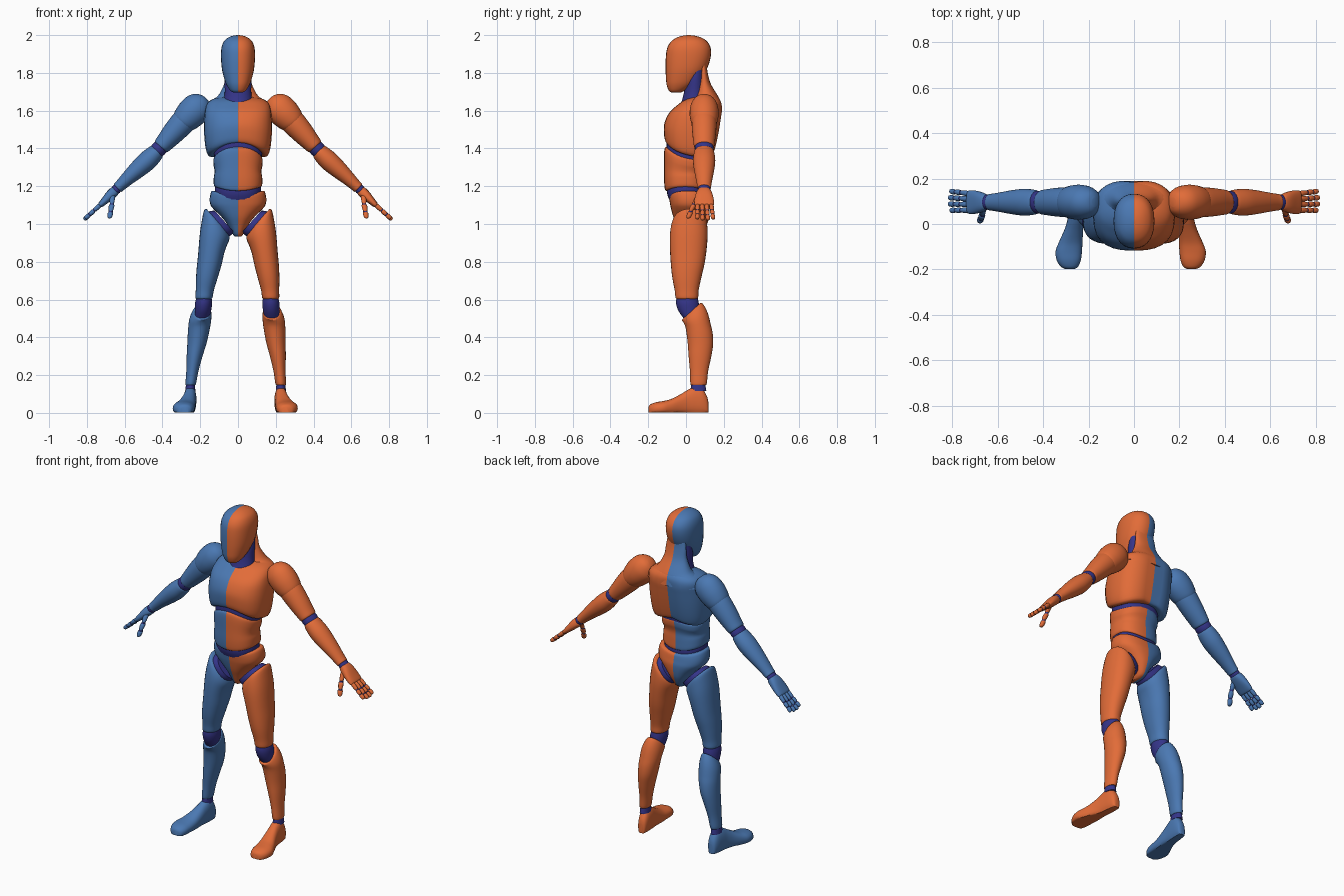
import bpy, bmesh, math
from mathutils import Vector as V


def material(name, rgb):
    m = bpy.data.materials.new(name)
    m.diffuse_color = (*rgb, 1)
    return m


MATS = [material("orange", (0.76, 0.15, 0.04)),
        material("blue", (0.07, 0.19, 0.45)),
        material("indigo joint", (0.035, 0.035, 0.25))]
JOINT = 2
X, Y, Z = V((1, 0, 0)), V((0, 1, 0)), V((0, 0, 1))


def clamp(t):
    return max(0.0, min(1.0, t))


def catmull(p0, p1, p2, p3, t):
    return [0.5 * (2 * b + (c - a) * t + (2 * a - 5 * b + 4 * c - d) * t * t
                   + (3 * b - a - 3 * c + d) * t ** 3) for a, b, c, d in zip(p0, p1, p2, p3)]


def loft(name, rings, mat=None, u=X, v=Y, expo=2.0, warp=None, n=28, steps=4):
    """Smooth skin over (x, y, z, half_u, half_v) sections; mat None = split left/right."""
    dense = []
    for i in range(len(rings) - 1):
        p = [rings[max(i - 1, 0)], rings[i], rings[i + 1], rings[min(i + 2, len(rings) - 1)]]
        dense += [catmull(*p, k / steps) for k in range(steps)]
    dense.append(rings[-1])
    bm = bmesh.new()
    loops = []
    for x, y, z, a, b in dense:
        loop = []
        for i in range(n):
            t = 2 * math.pi * i / n
            c, s = math.cos(t), math.sin(t)
            cu = math.copysign(abs(c) ** (2 / expo), c) if abs(c) > 1e-6 else 0
            sv = math.copysign(abs(s) ** (2 / expo), s) if abs(s) > 1e-6 else 0
            p = V((x, y, z)) + u * max(a, .001) * cu + v * max(b, .001) * sv
            loop.append(bm.verts.new(warp(p) if warp else p))
        loops.append(loop)
    for l0, l1 in zip(loops, loops[1:]):
        for i in range(n):
            j = (i + 1) % n
            bm.faces.new((l0[i], l0[j], l1[j], l1[i]))
    for loop in (loops[0], loops[-1]):
        h = n // 4
        bm.faces.new([loop[k % n] for k in range(h, 3 * h + 1)])
        bm.faces.new([loop[k % n] for k in range(3 * h, 5 * h + 1)])
    bmesh.ops.recalc_face_normals(bm, faces=bm.faces)
    for f in bm.faces:
        left = f.calc_center_median().x < 0
        f.material_index = (1 if left else 0) if mat is None else mat
    me = bpy.data.meshes.new(name)
    bm.to_mesh(me)
    bm.free()
    for m in MATS:
        me.materials.append(m)
    ob = bpy.data.objects.new(name, me)
    bpy.context.collection.objects.link(ob)
    return ob


def sec(z, half, front, back, cx=0.0):
    """Horizontal section from its height, half width and front/back limits."""
    return (cx, (front + back) / 2, z, half, (back - front) / 2)


# Head, neck and the muscle behind the neck
loft("head", [sec(1.695, .02, -.075, -.03), sec(1.705, .04, -.09, -.01), sec(1.735, .06, -.102, .04),
              sec(1.77, .073, -.106, .075), sec(1.82, .085, -.108, .11), sec(1.88, .09, -.107, .13),
              sec(1.93, .088, -.1, .131), sec(1.965, .076, -.08, .113), sec(1.985, .055, -.052, .085),
              sec(1.996, .03, -.02, .05), sec(2.0, .004, .01, .02)], expo=2.25)
loft("neck", [sec(1.61, .08, -.045, .1), sec(1.645, .076, -.025, .1), sec(1.7, .07, -.01, .1),
              sec(1.77, .072, .0, .1), sec(1.83, .07, .02, .1)], JOINT)
loft("neck_back", [sec(1.6, .17, .02, .19), sec(1.65, .145, .03, .182), sec(1.68, .105, .05, .168),
                   sec(1.74, .074, .065, .132), sec(1.8, .066, .075, .115), sec(1.84, .06, .07, .11)],
     expo=2.2)


# Chest, belly and pelvis with curved edges
def rib_curve(p):
    w = clamp((p.z - 1.25) / .12) * clamp((1.57 - p.z) / .12)
    return p + Z * w * (-2.2 * p.x ** 2 - .22 * (p.y + .1))


def chest_shape(p):
    q = rib_curve(p)
    groove = math.exp(-(p.x / .035) ** 2) * clamp((p.y - .08) / .06) * .012
    q.y -= groove * clamp((1.66 - p.z) / .05)
    return q


def waist_curve(p):
    return p + Z * 1.5 * p.x ** 2 * clamp((p.z - 1.1) / .06) * clamp((1.3 - p.z) / .08)


loft("chest", [sec(1.43, .128, -.097, .13), sec(1.437, .148, -.109, .147), sec(1.47, .17, -.116, .162),
               sec(1.53, .18, -.115, .18), sec(1.59, .176, -.088, .193), sec(1.63, .168, -.045, .192),
               sec(1.655, .145, -.01, .182), sec(1.67, .1, .03, .165), sec(1.675, .02, .08, .12)],
     expo=2.6, warp=chest_shape)
loft("rib_joint", [sec(1.36, .118, -.1, .105), sec(1.41, .127, -.103, .115), sec(1.46, .127, -.1, .12)],
     JOINT, expo=2.4, warp=rib_curve)
loft("belly", [sec(1.175, .118, -.1, .095), sec(1.182, .128, -.111, .103), sec(1.23, .128, -.116, .102),
               sec(1.3, .124, -.116, .1), sec(1.37, .13, -.116, .112), sec(1.4, .13, -.112, .114),
               sec(1.408, .122, -.104, .108)],
     expo=2.5, warp=lambda p: rib_curve(waist_curve(p)))
loft("waist_joint", [sec(1.11, .115, -.08, .09), sec(1.16, .123, -.1, .097), sec(1.21, .115, -.1, .09)],
     JOINT, expo=2.4, warp=waist_curve)
loft("pelvis", [sec(.935, .018, -.015, .055), sec(.95, .03, -.03, .085), sec(1.0, .058, -.052, .112),
                sec(1.04, .09, -.068, .122), sec(1.085, .135, -.08, .125), sec(1.115, .15, -.086, .12),
                sec(1.147, .142, -.09, .112), sec(1.154, .125, -.08, .1)],
     expo=2.4, warp=waist_curve)


def capsule(name, p, q, r0, r1, mat, u, warp):
    """Rounded finger segment from p to q."""
    rings = []
    for t, s in ((0, .45), (.1, .85), (.3, 1), (.7, 1), (.9, .85), (1, .45)):
        c, r = p.lerp(q, t), (r0 + (r1 - r0) * t) * s
        rings.append((*c, r, r))
    loft(name, rings, mat, u=u, n=12, steps=2, warp=warp)


def digit(name, pts, r0, r1, mat, u, warp):
    """Finger: coloured segments around a thin joint core."""
    for i, (p, q) in enumerate(zip(pts, pts[1:])):
        capsule(f"{name}_segment_{i + 1}", p, q, r0, r1, mat, u, warp)
        core = r0 * .7
        loft(f"{name}_joint_{i + 1}", [(*p.lerp(q, t), core, core) for t in (-.12, .12)],
             JOINT, u=u, n=12, steps=1, warp=warp)


for side, label in ((1, "right"), (-1, "left")):
    skin = 0 if side > 0 else 1

    def flip(p, s=side):
        return V((p.x * s, p.y, p.z))

    def leg(p, s=side):
        lean = .03 * clamp(1 - p.z / .8) if s < 0 else 0
        return V(((p.x + lean) * s, p.y, p.z))

    def hip(p):
        w = clamp((p.z - .84) / .15)
        return leg(p + Z * w * 1.1 * (p.x - .105 - .15 * max(0, .98 - p.z)))

    def shin(p):
        return leg(p + Z * clamp((p.z - .46) / .08) * .9 * (p.y - .03))

    # Leg
    loft(f"{label}_hip_joint", [sec(.985, .052, -.055, .095, .108), sec(1.01, .058, -.062, .1, .098),
                                sec(1.05, .052, -.055, .095, .072)], JOINT, warp=hip, expo=2.3)
    loft(f"{label}_thigh", [sec(1.012, .058, -.058, .1, .107), sec(1.0, .066, -.07, .109, .11),
                            sec(.96, .07, -.082, .114, .119), sec(.9, .07, -.086, .113, .133),
                            sec(.8, .066, -.081, .1, .149), sec(.72, .058, -.073, .082, .161),
                            sec(.65, .048, -.06, .067, .17), sec(.61, .045, -.055, .064, .173),
                            sec(.602, .036, -.045, .054, .173)], skin, warp=hip, expo=2.2)
    loft(f"{label}_knee_joint", [sec(.63, .035, -.045, .055, .172), sec(.585, .045, -.053, .067, .174),
                                 sec(.54, .043, -.04, .07, .176), sec(.495, .036, -.008, .06, .18)],
         JOINT, warp=leg)
    loft(f"{label}_shin", [sec(.54, .038, -.018, .075, .178), sec(.532, .048, -.022, .088, .18),
                           sec(.49, .058, -.012, .118, .188), sec(.44, .057, .0, .138, .194),
                           sec(.37, .051, .009, .144, .201), sec(.3, .042, .014, .134, .211),
                           sec(.22, .032, .021, .117, .22), sec(.155, .028, .023, .11, .226),
                           sec(.148, .022, .03, .102, .227)], skin, warp=shin)
    loft(f"{label}_ankle_joint", [sec(.16, .023, .03, .1, .227), sec(.115, .027, .022, .108, .227)],
         JOINT, warp=leg)
    foot = [(.118, .222, .06, .014), (.11, .222, .09, .024), (.085, .224, .128, .031),
            (.045, .227, .137, .034), (.01, .231, .122, .036), (-.03, .238, .098, .042),
            (-.08, .25, .073, .052), (-.12, .258, .063, .058), (-.16, .258, .056, .053),
            (-.188, .255, .045, .038), (-.198, .253, .033, .02)]
    loft(f"{label}_foot", [(x, y, (top - .012) / 2, a, (top + .012) / 2) for y, x, top, a in foot],
         skin, v=Z, expo=2.3, warp=lambda p: leg(V((p.x, p.y, max(p.z, .003)))))

    # Arm
    up, low, ay = V((.75, 0, .66)), V((.68, 0, .73)), .096

    def limb(name, pts, mat, u, expo=2.0):
        loft(f"{label}_{name}", [(x, ay, z, a, b) for x, z, a, b in pts], mat, u=u, warp=flip, expo=expo)

    limb("shoulder", [(.172, 1.668, .015, .02), (.178, 1.66, .042, .042), (.193, 1.643, .066, .06),
                      (.215, 1.618, .08, .073), (.25, 1.582, .08, .077), (.285, 1.545, .069, .07),
                      (.3, 1.53, .055, .06)], skin, up)
    limb("upper_arm", [(.25, 1.582, .06, .06), (.29, 1.54, .066, .066), (.34, 1.485, .06, .063),
                       (.385, 1.434, .05, .057), (.405, 1.412, .045, .053),
                       (.41, 1.407, .036, .045)], skin, up)
    limb("elbow_joint", [(.395, 1.424, .035, .045), (.418, 1.398, .042, .05), (.445, 1.37, .036, .045)],
         JOINT, up)
    limb("forearm", [(.427, 1.386, .034, .045), (.433, 1.38, .044, .053), (.478, 1.337, .052, .059),
                     (.53, 1.29, .047, .054), (.58, 1.245, .038, .045), (.62, 1.207, .031, .038),
                     (.636, 1.192, .029, .036), (.639, 1.189, .022, .029)], skin, low)
    limb("wrist_joint", [(.625, 1.202, .022, .03), (.644, 1.184, .026, .033), (.662, 1.165, .022, .03)],
         JOINT, low)
    limb("palm", [(.646, 1.181, .018, .027), (.653, 1.174, .026, .035), (.675, 1.154, .026, .045),
                  (.705, 1.124, .02, .052), (.727, 1.102, .015, .051), (.732, 1.097, .009, .045)],
         skin, low, 2.5)

    # Fingers and thumb
    for k, (y0, y1, reach) in enumerate(((.061, .06, .95), (.086, .088, 1.03), (.11, .116, 1.03), (.134, .144, .96))):
        base, tip = V((.728, y0, 1.102)), V((.728 + .085 * reach, y1, 1.102 - .077 * reach))
        digit(f"{label}_finger_{k + 1}", [base.lerp(tip, t) for t in (0, .42, .72, 1)],
              .0125, .011, skin, low, flip)
    digit(f"{label}_thumb", [V((.664, .07, 1.155)), V((.668, .042, 1.105)), V((.674, .024, 1.065)),
                             V((.68, .012, 1.03))], .016, .012, skin, X, flip)

# Smooth shading with sharp part edges
for ob in bpy.data.objects:
    ob.select_set(True)
    bpy.context.view_layer.objects.active = ob
bpy.ops.object.shade_smooth_by_angle(angle=math.radians(42))
